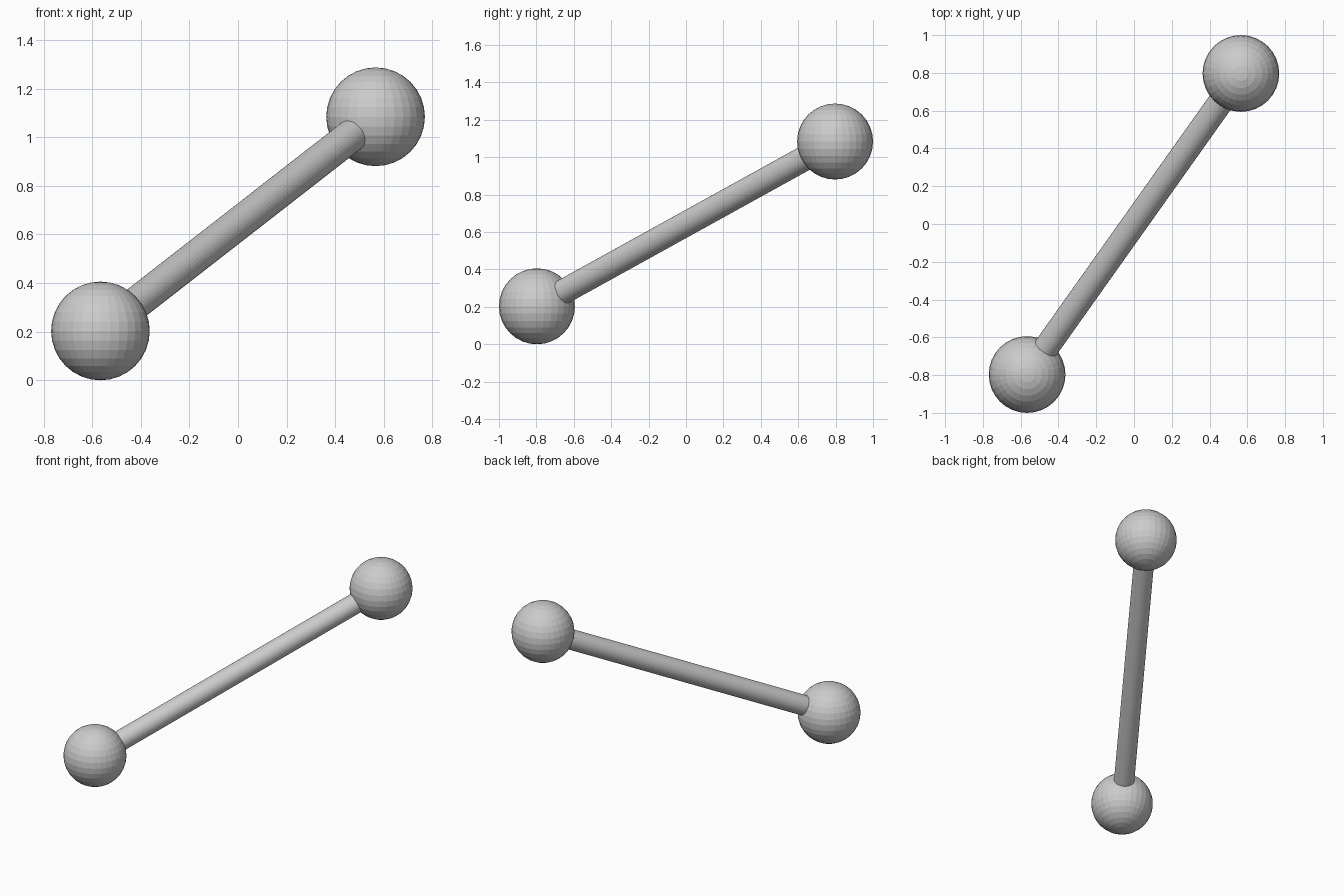
import bpy
from mathutils import Vector

if "Cube" in bpy.data.objects:
    bpy.data.objects.remove(bpy.data.objects["Cube"])

BALL_R = 0.203
ROD_R = 0.067
low = Vector((-0.566, -0.797, BALL_R))
high = Vector((0.566, 0.797, 1.084))


def ball(name, centre):
    bpy.ops.mesh.primitive_uv_sphere_add(segments=32, ring_count=16,
                                         radius=BALL_R, location=centre)
    bpy.context.object.name = name


# End balls, flat shaded
ball("lower_ball", low)
ball("upper_ball", high)

# Slanted rod running between the ball centres
axis = high - low
bpy.ops.mesh.primitive_cylinder_add(vertices=32, radius=ROD_R, depth=axis.length,
                                    location=(low + high) / 2,
                                    rotation=axis.to_track_quat('Z', 'Y').to_euler())
bpy.context.object.name = "connecting_rod"
